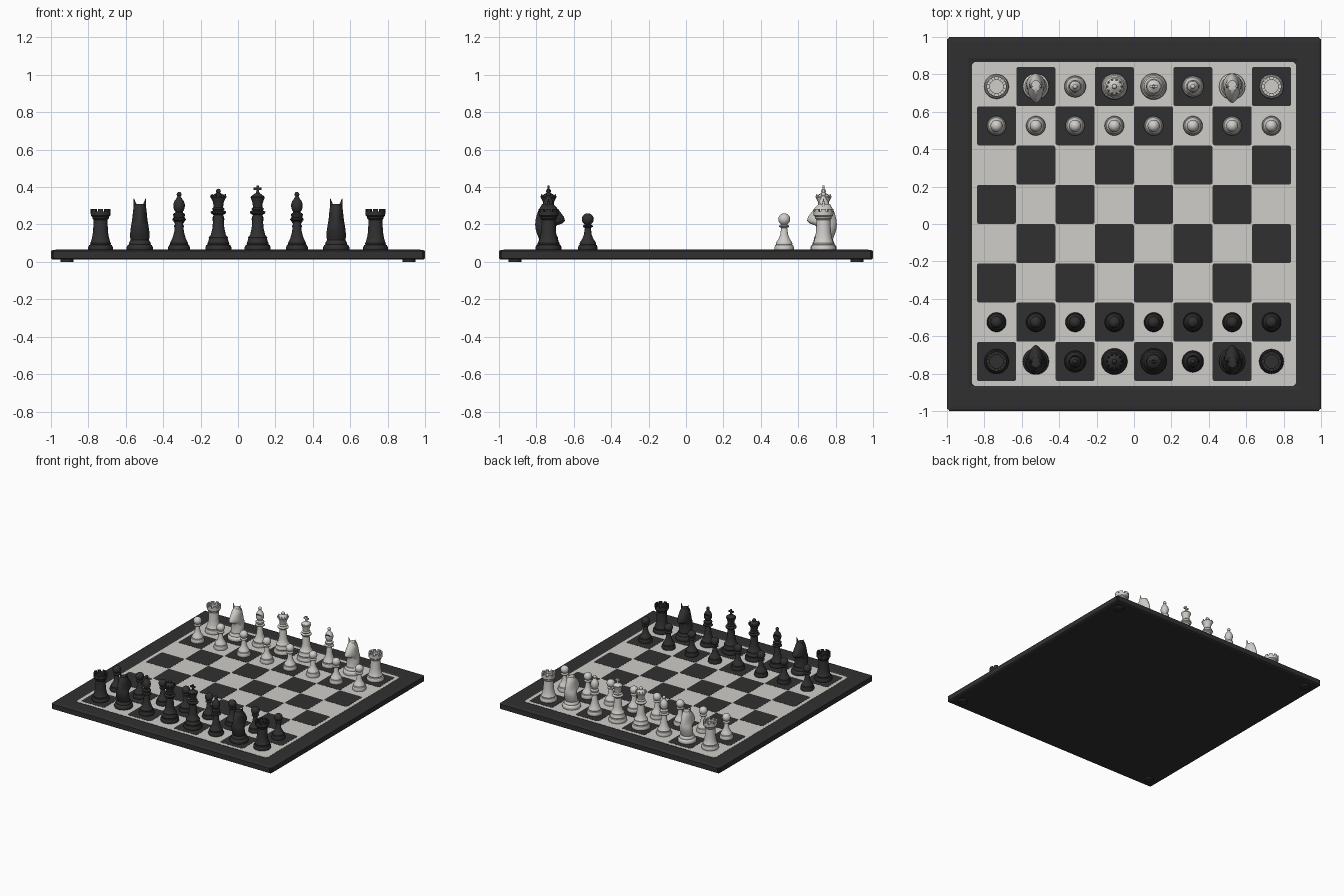
import bpy, bmesh
from math import sin, cos, pi, radians
from mathutils import Matrix, Vector

if "Cube" in bpy.data.objects:
    bpy.data.objects.remove(bpy.data.objects["Cube"])

PITCH = 0.21
BOARD_Z = 0.06


def material(name, rgb):
    m = bpy.data.materials.new(name)
    m.use_nodes = True
    m.diffuse_color = (*rgb, 1)
    m.node_tree.nodes["Principled BSDF"].inputs["Base Color"].default_value = (*rgb, 1)
    return m


ebony = material("ebony", (0.03, 0.03, 0.03))
ivory = material("ivory", (0.62, 0.61, 0.58))


def to_mesh(bm, name, angle=35):
    bmesh.ops.recalc_face_normals(bm, faces=bm.faces)
    me = bpy.data.meshes.new(name)
    bm.to_mesh(me)
    bm.free()
    me.shade_smooth()
    me.set_sharp_from_angle(angle=radians(angle))
    return me


def place(name, me, mat=None, loc=(0, 0, 0), turn=0):
    ob = bpy.data.objects.new(name, me)
    bpy.context.collection.objects.link(ob)
    ob.location = loc
    ob.rotation_euler.z = turn
    if mat and not me.materials:
        me.materials.append(mat)
    return ob


def loft(bm, rings, closed=False):
    """Join equal rings of points; cap the ends unless the rings form a loop."""
    rows = [[bm.verts.new(p) for p in ring] for ring in rings]
    n = len(rows[0])
    pairs = list(zip(rows, rows[1:])) + ([(rows[-1], rows[0])] if closed else [])
    for a, b in pairs:
        for i in range(n):
            j = (i + 1) % n
            bm.faces.new((a[i], a[j], b[j], b[i]))
    if not closed:
        bm.faces.new(rows[0])
        bm.faces.new(rows[-1])


def lathe(bm, profile, n=32):
    loft(bm, [[(r * cos(2 * pi * i / n), r * sin(2 * pi * i / n), z) for i in range(n)]
              for r, z in profile])


def ball(r, zc, stretch=1, start=-60, steps=9):
    """Profile points of a ball, from a lower latitude to the top."""
    angles = [radians(start + (86 - start) * k / steps) for k in range(steps + 1)]
    return [(r * cos(a), zc + stretch * r * sin(a)) for a in angles]


def box(bm, size, loc, rot=None):
    m = Matrix.Translation(loc) @ (rot or Matrix()) @ Matrix.Diagonal((*size, 1))
    bmesh.ops.create_cube(bm, size=1, matrix=m)


def rounded_plate(bm, cx, cy, half, r, z0, z1):
    ring = []
    for q, (sx, sy) in enumerate([(1, 1), (-1, 1), (-1, -1), (1, -1)]):
        for k in range(5):
            a = (q + k / 4) * pi / 2
            ring.append((cx + sx * (half - r) + r * cos(a), cy + sy * (half - r) + r * sin(a)))
    loft(bm, [[(x, y, z) for x, y in ring] for z in (z0, z1)])


def carve(me, cutter_bm):
    """Cut a piece with a helper mesh and return the cut mesh."""
    ob = place("carving", me)
    cutter = place("cutter", to_mesh(cutter_bm, "cutter"))
    cutter.hide_render = True
    mod = ob.modifiers.new("cut", "BOOLEAN")
    mod.operation, mod.object, mod.solver = "DIFFERENCE", cutter, "EXACT"
    deps = bpy.context.evaluated_depsgraph_get()
    cut = bpy.data.meshes.new_from_object(ob.evaluated_get(deps))
    for o in (ob, cutter):
        bpy.data.objects.remove(o)
    cut.set_sharp_from_angle(angle=radians(35))
    return cut


# Foot shared by all pieces: radius scaled, followed by the stem profile
def foot(r):
    return [(r * 0.97, 0), (r, 0.006), (r, 0.018), (r * 0.92, 0.03), (r * 0.82, 0.033),
            (r * 0.84, 0.04), (r * 0.78, 0.047)]


def pawn():
    bm = bmesh.new()
    lathe(bm, foot(0.052) + [(0.03, 0.062), (0.021, 0.085), (0.016, 0.122), (0.027, 0.128),
                             (0.027, 0.134), (0.016, 0.14)] + ball(0.032, 0.168))
    return to_mesh(bm, "pawn")


def rook():
    bm = bmesh.new()
    lathe(bm, foot(0.066) + [(0.045, 0.07), (0.04, 0.1), (0.037, 0.165), (0.044, 0.172),
                             (0.044, 0.18), (0.052, 0.187), (0.053, 0.224), (0.036, 0.224),
                             (0.036, 0.198)])
    me = to_mesh(bm, "rook")
    cut = bmesh.new()
    for k in range(4):
        c = bmesh.new()
        box(cut, (0.2, 0.013, 0.04), (0, 0, 0.229), Matrix.Rotation(k * pi / 4 + pi / 8, 4, "Z"))
        c.free()
    return carve(me, cut)


def bishop():
    bm = bmesh.new()
    lathe(bm, foot(0.058) + [(0.036, 0.065), (0.026, 0.1), (0.02, 0.155), (0.036, 0.163),
                             (0.036, 0.17), (0.024, 0.176), (0.032, 0.188), (0.032, 0.196),
                             (0.02, 0.204)]
          + ball(0.031, 0.24, 1.35, -50)[:-2] + ball(0.013, 0.301, 1, -50, 6))
    me = to_mesh(bm, "bishop")
    cut = bmesh.new()
    box(cut, (0.1, 0.06, 0.006), (0, 0.033, 0.267), Matrix.Rotation(radians(50), 4, "X"))
    return carve(me, cut)


def royal_body():
    return foot(0.07) + [(0.05, 0.064), (0.052, 0.07), (0.04, 0.085), (0.032, 0.12),
                         (0.026, 0.19), (0.04, 0.2), (0.042, 0.208), (0.028, 0.216),
                         (0.034, 0.224), (0.025, 0.232)]


def queen():
    bm = bmesh.new()
    lathe(bm, royal_body() + [(0.029, 0.26), (0.043, 0.288), (0.036, 0.29), (0.026, 0.3),
                              (0.009, 0.309)] + ball(0.013, 0.318, 1, -40, 6))
    for k in range(10):
        a = k * pi / 5
        bmesh.ops.create_cone(bm, segments=6, radius1=0.008, radius2=0.002, depth=0.018,
                              matrix=Matrix.Translation((0.038 * cos(a), 0.038 * sin(a), 0.293)))
    return to_mesh(bm, "queen")


def king():
    bm = bmesh.new()
    lathe(bm, royal_body() + [(0.027, 0.255), (0.038, 0.284), (0.036, 0.29), (0.022, 0.3),
                              (0.01, 0.308), (0.008, 0.315)])
    box(bm, (0.012, 0.012, 0.04), (0, 0, 0.328))
    box(bm, (0.042, 0.012, 0.012), (0, 0, 0.331))
    return to_mesh(bm, "king")


def knight():
    bm = bmesh.new()
    lathe(bm, foot(0.07) + [(0.05, 0.056)])
    # Horizontal slices: height, back, front, half width
    slices = [(0.045, -0.045, 0.045, 0.046), (0.075, -0.056, 0.04, 0.053),
              (0.11, -0.068, 0.036, 0.05), (0.135, -0.071, 0.042, 0.046),
              (0.145, -0.071, 0.072, 0.044), (0.16, -0.07, 0.088, 0.042),
              (0.18, -0.066, 0.083, 0.039), (0.205, -0.058, 0.064, 0.037),
              (0.23, -0.046, 0.044, 0.034), (0.25, -0.034, 0.026, 0.025)]
    rings = []
    for z, back, front, w in slices:
        ring = []
        for i in range(28):
            a = 2 * pi * i / 28
            s = sin(a)
            ring.append((w * s * abs(s) ** 0.25,
                         (front + back) / 2 + (front - back) / 2 * cos(a), z))
        rings.append(ring)
    loft(bm, rings)
    # Ears
    for side in (-1, 1):
        m = Matrix.Translation((side * 0.026, 0, 0.25)) @ Matrix.Rotation(side * 0.2, 4, "Y")
        bmesh.ops.create_cone(bm, segments=10, radius1=0.014, radius2=0.001, depth=0.06, matrix=m)
    return to_mesh(bm, "knight", 50)


# Board frame: square cross-section loop with a recessed middle
bm = bmesh.new()
steps = [(0.99, 0.012), (1, 0.018), (1, 0.057), (0.992, 0.062), (0.975, 0.065),
         (0.885, 0.065), (0.868, 0.059)]
loft(bm, [[(h * x, h * y, z) for x, y in ((1, 1), (-1, 1), (-1, -1), (1, -1))] for h, z in steps])
bmesh.ops.bevel(bm, geom=[e for e in bm.edges
                          if abs(e.verts[0].co.x) > 0.97 and abs(e.verts[0].co.z - e.verts[1].co.z) > 0.03],
                offset=0.012, segments=3, affect="EDGES")
place("board_frame", to_mesh(bm, "board_frame", 10), ebony)

# Light playing surface
bm = bmesh.new()
rounded_plate(bm, 0, 0, 0.867, 0.025, 0.055, BOARD_Z)
place("playing_surface", to_mesh(bm, "playing_surface"), ivory)

# Dark squares
bm = bmesh.new()
for col in range(8):
    for row in range(8):
        if (col + row) % 2 == 0:
            rounded_plate(bm, (col - 3.5) * PITCH, (row - 3.5) * PITCH, PITCH / 2 - 0.0005,
                          0.012, BOARD_Z - 0.002, BOARD_Z + 0.001)
place("dark_squares", to_mesh(bm, "dark_squares"), ebony)

# Feet under the board
bm = bmesh.new()
for x in (-0.915, 0.915):
    for y in (-0.915, 0.915):
        bmesh.ops.create_cone(bm, cap_ends=True, segments=24, radius1=0.035, radius2=0.035,
                              depth=0.014, matrix=Matrix.Translation((x, y, 0.007)))
place("board_feet", to_mesh(bm, "board_feet"), ebony)

# Two armies facing each other
makers = dict(pawn=pawn, rook=rook, knight=knight, bishop=bishop, queen=queen, king=king)
back_row = ["rook", "knight", "bishop", "queen", "king", "bishop", "knight", "rook"]
shapes = {kind: make() for kind, make in makers.items()}
for army, mat, side, turn in (("dark", ebony, -1, 0), ("light", ivory, 1, pi)):
    meshes = {kind: me.copy() for kind, me in shapes.items()}
    for col, kind in enumerate(back_row):
        x = (col - 3.5) * PITCH
        place(f"{army}_{kind}", meshes[kind], mat, (x, side * 3.5 * PITCH, BOARD_Z), turn)
        place(f"{army}_pawn", meshes["pawn"], mat, (x, side * 2.5 * PITCH, BOARD_Z), turn)
